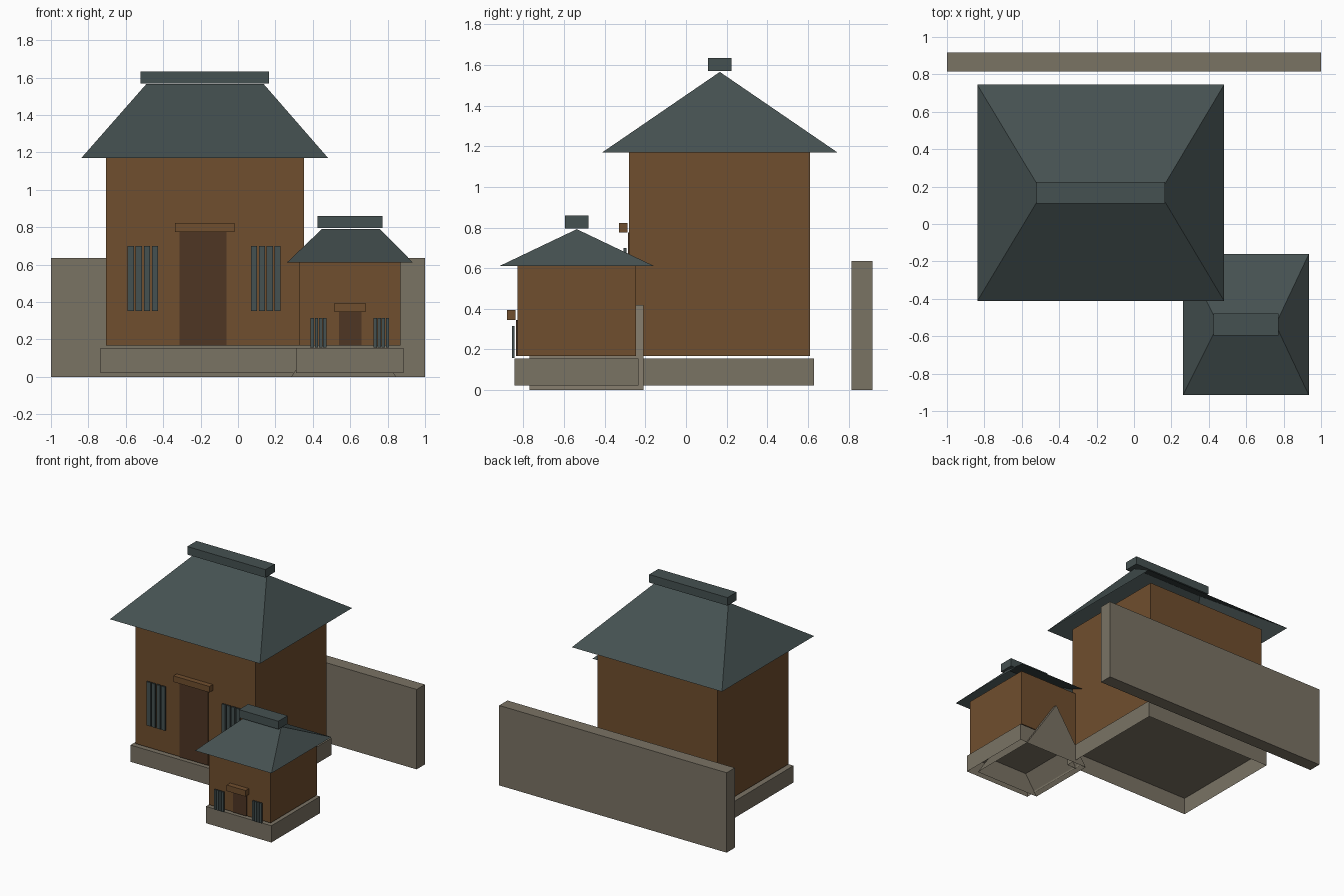
import bpy, bmesh

if "Cube" in bpy.data.objects:
    bpy.data.objects.remove(bpy.data.objects["Cube"])


def material(name, rgb):
    lin = [((c / 255 + 0.055) / 1.055) ** 2.4 for c in rgb]
    m = bpy.data.materials.new(name)
    m.diffuse_color = (*lin, 1)
    m.use_nodes = True
    m.node_tree.nodes["Principled BSDF"].inputs["Base Color"].default_value = m.diffuse_color
    return m


STONE = material("stone", (122, 115, 100))
WOOD = material("brown wood", (112, 78, 46))
SLATE = material("slate", (69, 81, 81))
DOOR = material("dark door wood", (78, 54, 36))


def finish(name, bm, mat):
    bmesh.ops.recalc_face_normals(bm, faces=bm.faces)
    me = bpy.data.meshes.new(name)
    bm.to_mesh(me)
    bm.free()
    me.materials.append(mat)
    ob = bpy.data.objects.new(name, me)
    bpy.context.collection.objects.link(ob)
    return ob


def box(name, x, y, z, mat, open_bottom=False):
    """Box given as (min, max) ranges."""
    bm = bmesh.new()
    bmesh.ops.create_cube(bm, size=1)
    for v in bm.verts:
        v.co = [r[0] if c < 0 else r[1] for c, r in zip(v.co, (x, y, z))]
    bmesh.ops.recalc_face_normals(bm, faces=bm.faces)
    if open_bottom:
        low = [f for f in bm.faces if f.normal.z < -0.9]
        bmesh.ops.delete(bm, geom=low, context='FACES_ONLY')
    return finish(name, bm, mat)


def hip_roof(name, x, y, z, ridge, mat):
    """Four open slopes rising to a ridge along x."""
    bm = bmesh.new()
    ym = (y[0] + y[1]) / 2
    a, b, c, d = [bm.verts.new((px, py, z[0])) for px, py in
                  ((x[0], y[0]), (x[1], y[0]), (x[1], y[1]), (x[0], y[1]))]
    e, f = [bm.verts.new((px, ym, z[1])) for px in ridge]
    for face in ((a, b, f, e), (b, c, f), (c, d, e, f), (d, a, e)):
        bm.faces.new(face)
    return finish(name, bm, mat)


def window_bars(name, x, y, z):
    """Four upright bars spread evenly over the x range."""
    step = (x[1] - x[0]) / 3.78
    for i in range(4):
        x0 = x[0] + i * step
        box(f"{name}_bar_{i + 1}", (x0, x0 + step * 0.78), y, z, SLATE)


def house(name, x, y, top, base, eave_x, eave_y, ridge_z, ridge_x, cap_x,
          door_x, door_top, lintel_x, windows, win_z):
    front = y[0]
    # stone plinth and timber walls
    box(name + "_plinth", base[0], base[1], (0.022, 0.155), STONE, True)
    box(name + "_walls", x, y, (0.167, top), WOOD)
    # hipped roof and its ridge cap
    hip_roof(name + "_roof", eave_x, eave_y, (top, ridge_z), ridge_x, SLATE)
    ym = (eave_y[0] + eave_y[1]) / 2
    box(name + "_ridge_cap", cap_x, (ym - 0.058, ym + 0.058),
        (ridge_z + 0.004, ridge_z + 0.068), SLATE)
    # door, lintel and barred windows
    box(name + "_door", door_x, (front - 0.006, front + 0.002),
        (0.167, door_top), DOOR)
    box(name + "_lintel", lintel_x, (front - 0.05, front - 0.008),
        (door_top, door_top + 0.048), WOOD)
    for i, w in enumerate(windows):
        window_bars(f"{name}_window_{i + 1}", w,
                    (front - 0.027, front - 0.014), win_z)


house("main_house", (-0.705, 0.352), (-0.28, 0.61), 1.17,
      ((-0.735, 0.383), (-0.30, 0.63)),
      (-0.838, 0.482), (-0.412, 0.745), 1.566, (-0.49, 0.137),
      (-0.522, 0.166), (-0.312, -0.062), 0.775, (-0.337, -0.02),
      ((-0.59, -0.427), (0.07, 0.228)), (0.353, 0.70))

house("small_house", (0.328, 0.868), (-0.83, -0.245), 0.612,
      ((0.31, 0.885), (-0.845, -0.235)),
      (0.262, 0.935), (-0.915, -0.16), 0.792, (0.45, 0.757),
      (0.425, 0.772), (0.54, 0.66), 0.346, (0.517, 0.682),
      ((0.388, 0.473), (0.725, 0.807)), (0.157, 0.315))

# triangular stone wedge under the small house
bm = bmesh.new()
pts = ((0.285, 0.0), (0.565, 0.42), (0.845, 0.0))
f = [bm.verts.new((px, -0.77, pz)) for px, pz in pts]
b = [bm.verts.new((px, -0.21, pz)) for px, pz in pts]
for face in (f, b[::-1], (f[0], b[0], b[1], f[1]), (f[1], b[1], b[2], f[2])):
    bm.faces.new(face)
finish("stone_wedge", bm, STONE)

# garden wall behind the houses
box("back_wall", (-1.0, 1.0), (0.815, 0.918), (0.0, 0.635), STONE)
